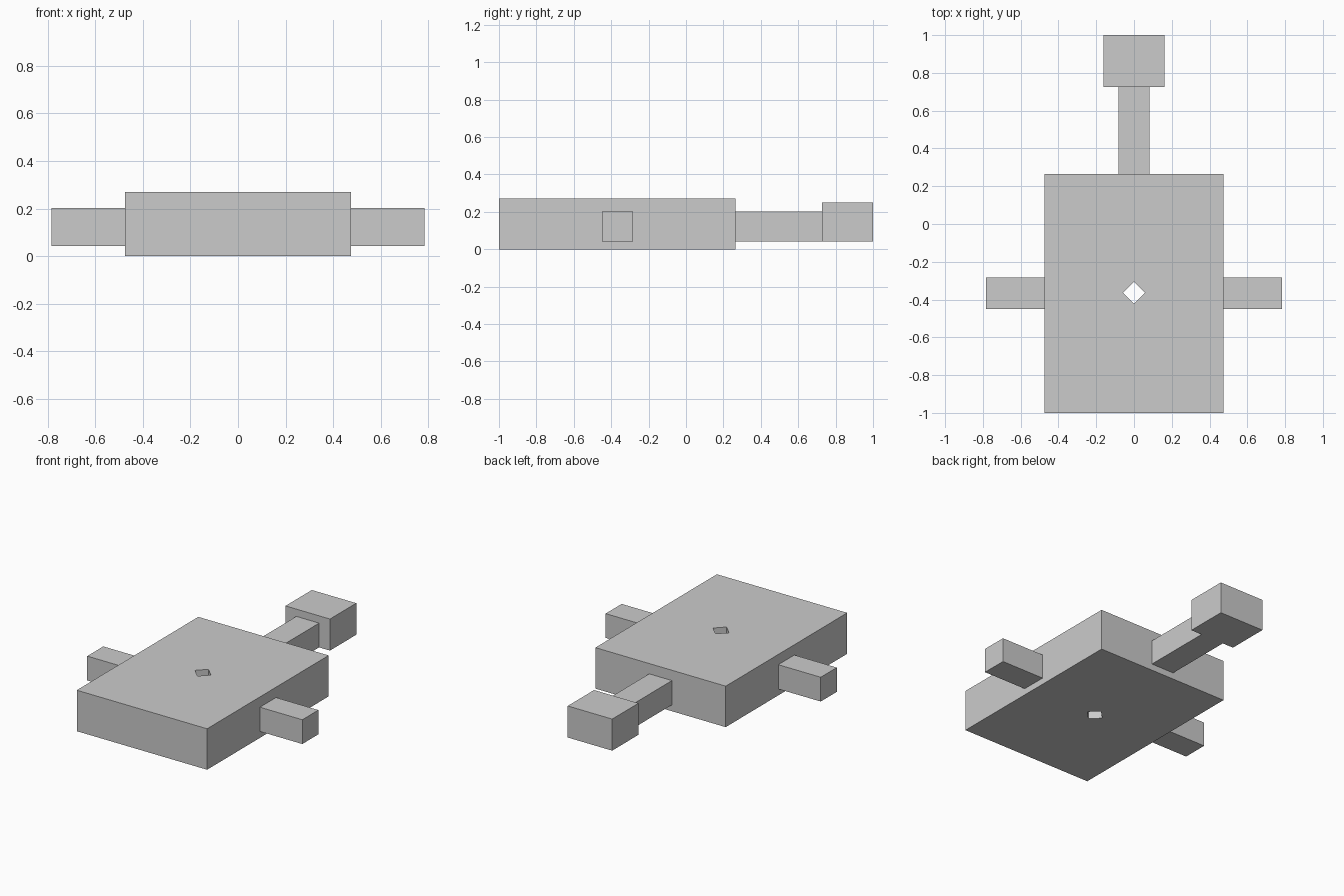
import bpy

if "Cube" in bpy.data.objects:
    bpy.data.objects.remove(bpy.data.objects["Cube"])


def box(name, x, y, z):
    """Box from (min, max) ranges on each axis."""
    r = (x, y, z)
    bpy.ops.mesh.primitive_cube_add(size=1, location=[(a + b) / 2 for a, b in r])
    ob = bpy.context.object
    ob.name = name
    ob.scale = [b - a for a, b in r]
    bpy.ops.object.transform_apply(location=False, rotation=False, scale=True)
    return ob


# Main slab
body = box("body", (-0.475, 0.475), (-1, 0.265), (0, 0.27))

# Neck and end block at the back
box("neck", (-0.083, 0.083), (0.265, 0.726), (0.042, 0.202))
box("end_block", (-0.162, 0.162), (0.726, 1), (0.042, 0.25))

# Side arms
box("right_arm", (0.475, 0.784), (-0.45, -0.283), (0.042, 0.202))
box("left_arm", (-0.784, -0.475), (-0.45, -0.283), (0.042, 0.202))

# Diamond-shaped hole right through the slab
bpy.ops.mesh.primitive_cylinder_add(vertices=4, radius=0.058, depth=1,
                                    location=(0, -0.365, 0.135))
cutter = bpy.context.object
cutter.name = "hole_cutter"
cutter.hide_render = True
cutter.display_type = 'WIRE'
hole = body.modifiers.new("hole", 'BOOLEAN')
hole.operation = 'DIFFERENCE'
hole.solver = 'EXACT'
hole.object = cutter
